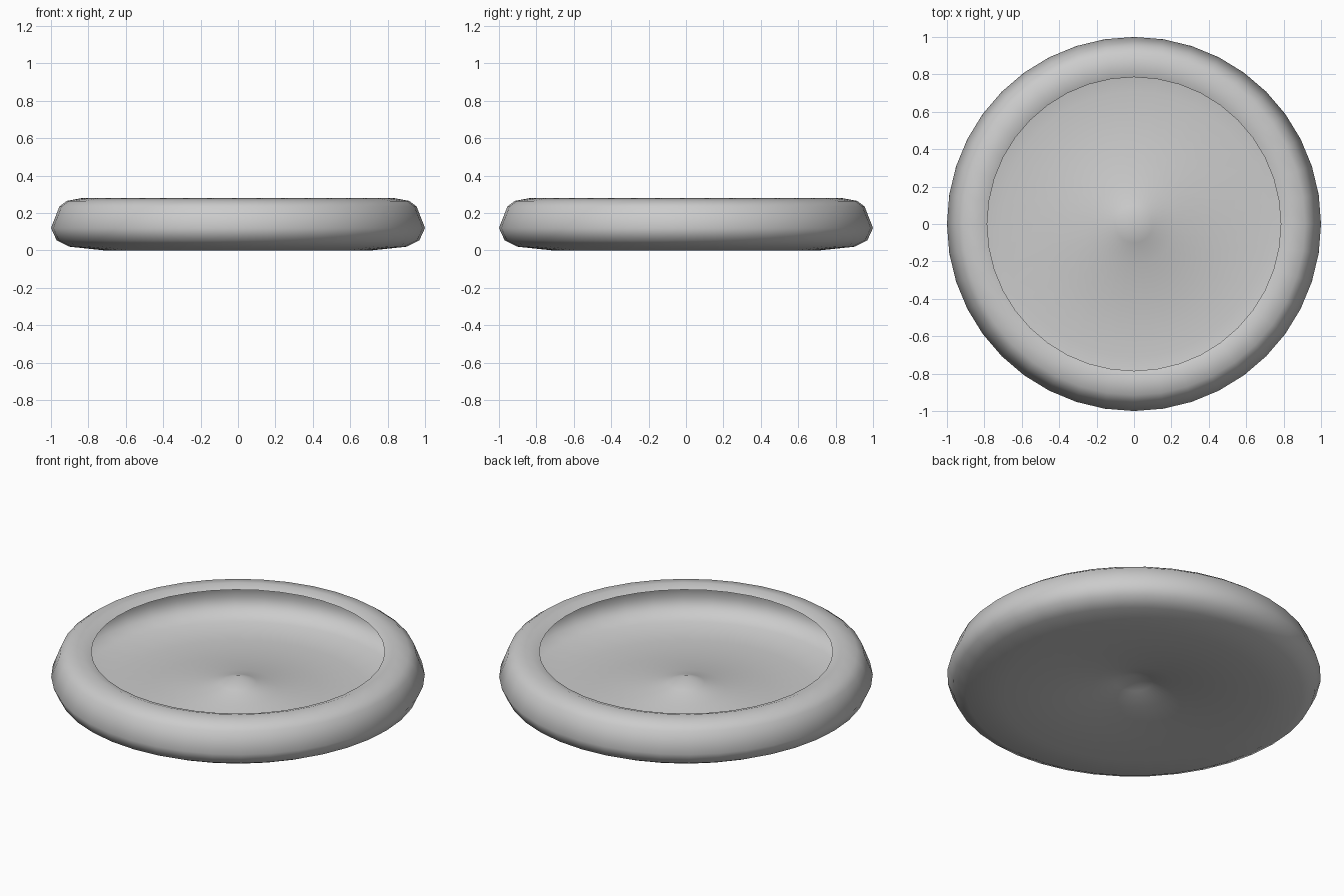
import bpy
import bmesh
from math import tau
from mathutils import Vector

cube = bpy.data.objects.get("Cube")
if cube:
    bpy.data.objects.remove(cube, do_unlink=True)

SIDES = 40

# Half section (radius, height): raised base centre, foot, bulging wall, inner lip
PROFILE = [(0, 0.12), (0.1, 0.082), (0.22, 0.05), (0.45, 0.016), (0.71, 0),
           (0.9, 0.02), (0.97, 0.055), (1.0, 0.12), (0.955, 0.235),
           (0.915, 0.265), (0.835, 0.28), (0.785, 0.262)]


def make_material(name, colour):
    mat = bpy.data.materials.new(name)
    mat.use_nodes = True
    mat.diffuse_color = colour
    mat.node_tree.nodes["Principled BSDF"].inputs["Base Color"].default_value = colour
    return mat


def lathe(name, profile, material):
    bm = bmesh.new()
    verts = [bm.verts.new((r, 0, z)) for r, z in profile]
    edges = [bm.edges.new(pair) for pair in zip(verts, verts[1:])]
    bmesh.ops.spin(bm, geom=verts + edges, cent=Vector(), axis=Vector((0, 0, 1)),
                   angle=tau, steps=SIDES, use_merge=False)
    bmesh.ops.remove_doubles(bm, verts=bm.verts, dist=0.0005)
    bmesh.ops.recalc_face_normals(bm, faces=bm.faces)
    # The foot of the sheet must face down
    lowest = min(bm.faces, key=lambda f: f.calc_center_median().z)
    if lowest.normal.z > 0:
        bmesh.ops.reverse_faces(bm, faces=bm.faces)
    for face in bm.faces:
        face.smooth = True
    mesh = bpy.data.meshes.new(name)
    bm.to_mesh(mesh)
    bm.free()
    mesh.materials.append(material)
    obj = bpy.data.objects.new(name, mesh)
    bpy.context.collection.objects.link(obj)
    return obj


# Shallow round dish formed from one thin sheet
grey = make_material("light grey", (0.6, 0.6, 0.6, 1))
lathe("round_dish", PROFILE, grey)
